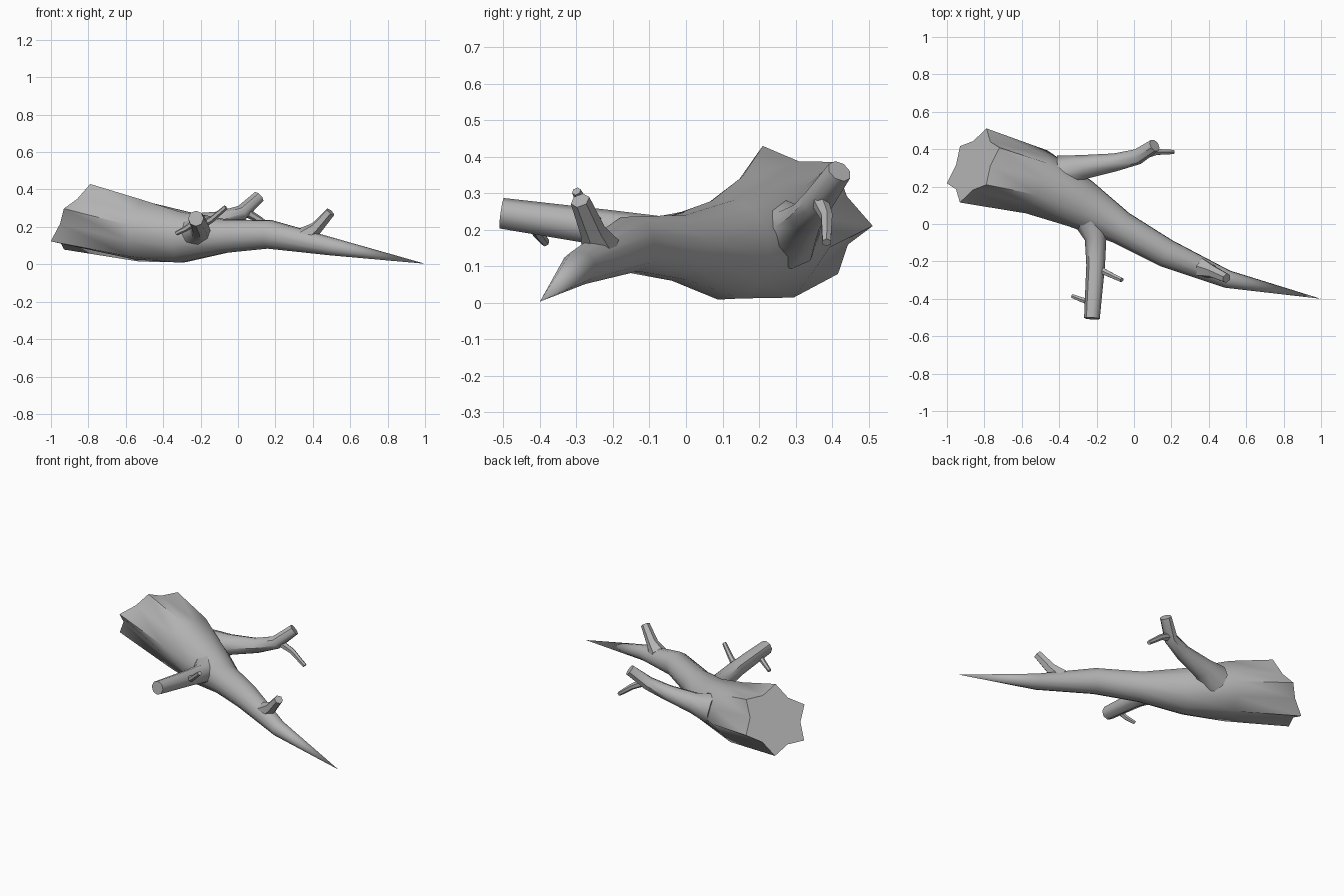
import bpy, bmesh, math
from mathutils import Vector

cube = bpy.data.objects.get("Cube")
if cube:
    bpy.data.objects.remove(cube, do_unlink=True)

# One bark colour for the whole branch
bark = bpy.data.materials.new("grey_bark")
bark.use_nodes = True
colour = (0.45, 0.45, 0.45, 1)
bark.diffuse_color = colour
bark.node_tree.nodes["Principled BSDF"].inputs["Base Color"].default_value = colour


def limb(name, stations, sides, ref=(0, 0, 1), start_normal=None, pointed=False):
    """Loft rings along stations of (x, y, z, radius, notch ratio)."""
    bm = bmesh.new()
    pts = [Vector(s[:3]) for s in stations]
    rings = []
    for i, s in enumerate(stations):
        ahead = pts[min(i + 1, len(pts) - 1)] - pts[i]
        behind = pts[i] - pts[max(i - 1, 0)]
        n = (ahead.normalized() + behind.normalized()).normalized()
        if i == 0 and start_normal:
            n = Vector(start_normal).normalized()
        u = Vector(ref)
        u = (u - n * u.dot(n)).normalized()
        v = n.cross(u)
        if pointed and i == len(stations) - 1:
            tip = bm.verts.new(pts[i])
            last = rings[-1]
            for k in range(sides):
                bm.faces.new((last[k], last[(k + 1) % sides], tip))
            break
        notch = s[4] if len(s) > 4 else 1
        ring = []
        for k in range(sides):
            a = math.tau * k / sides
            r = s[3] * (notch if k % 2 else 1)
            ring.append(bm.verts.new(pts[i] + (u * math.cos(a) + v * math.sin(a)) * r))
        if rings:
            old = rings[-1]
            for k in range(sides):
                j = (k + 1) % sides
                bm.faces.new((old[k], old[j], ring[j], ring[k]))
        rings.append(ring)
    bm.faces.new(rings[0][::-1])
    if not pointed:
        bm.faces.new(rings[-1])
    bmesh.ops.recalc_face_normals(bm, faces=bm.faces)
    mesh = bpy.data.meshes.new(name)
    bm.to_mesh(mesh)
    bm.free()
    mesh.materials.append(bark)
    obj = bpy.data.objects.new(name, mesh)
    bpy.context.collection.objects.link(obj)
    bpy.ops.object.select_all(action='DESELECT')
    obj.select_set(True)
    bpy.context.view_layer.objects.active = obj
    bpy.ops.object.shade_smooth_by_angle(angle=math.radians(45))
    return obj


# Main stem: star-shaped broken butt tapering to a point
limb("main_stem", [
    (-0.86, 0.313, 0.254, 0.215, 0.75),
    (-0.52, 0.225, 0.18, 0.18, 0.88),
    (-0.29, 0.11, 0.145, 0.14),
    (-0.07, -0.02, 0.15, 0.092),
    (0.17, -0.155, 0.16, 0.078),
    (0.50, -0.295, 0.095, 0.048),
    (1.0, -0.40, 0.003, 0)],
    12, ref=(0.07, -0.103, 0.175), start_normal=(0.755, -0.388, -0.53), pointed=True)

# Side branches with flared collars
limb("front_branch", [
    (-0.235, 0.03, 0.165, 0.095),
    (-0.205, -0.08, 0.18, 0.058),
    (-0.205, -0.22, 0.205, 0.05),
    (-0.225, -0.505, 0.245, 0.042)], 8)
limb("back_branch", [
    (-0.38, 0.27, 0.185, 0.10),
    (-0.27, 0.305, 0.205, 0.065),
    (-0.10, 0.33, 0.235, 0.048),
    (0.02, 0.36, 0.275, 0.042),
    (0.11, 0.42, 0.36, 0.035)], 8)
limb("upper_stub", [
    (0.365, -0.235, 0.15, 0.055),
    (0.42, -0.255, 0.195, 0.035),
    (0.495, -0.29, 0.28, 0.027)], 6)

# Small twigs
limb("front_twig_left", [
    (-0.20, -0.235, 0.205, 0.022),
    (-0.14, -0.265, 0.24, 0.017),
    (-0.065, -0.30, 0.305, 0.013)], 6)
limb("front_twig_right", [
    (-0.23, -0.42, 0.225, 0.018),
    (-0.28, -0.405, 0.19, 0.015),
    (-0.33, -0.385, 0.165, 0.012)], 6)
limb("back_twig", [
    (0.04, 0.365, 0.28, 0.025),
    (0.12, 0.385, 0.235, 0.018),
    (0.21, 0.385, 0.165, 0.013)], 6)
